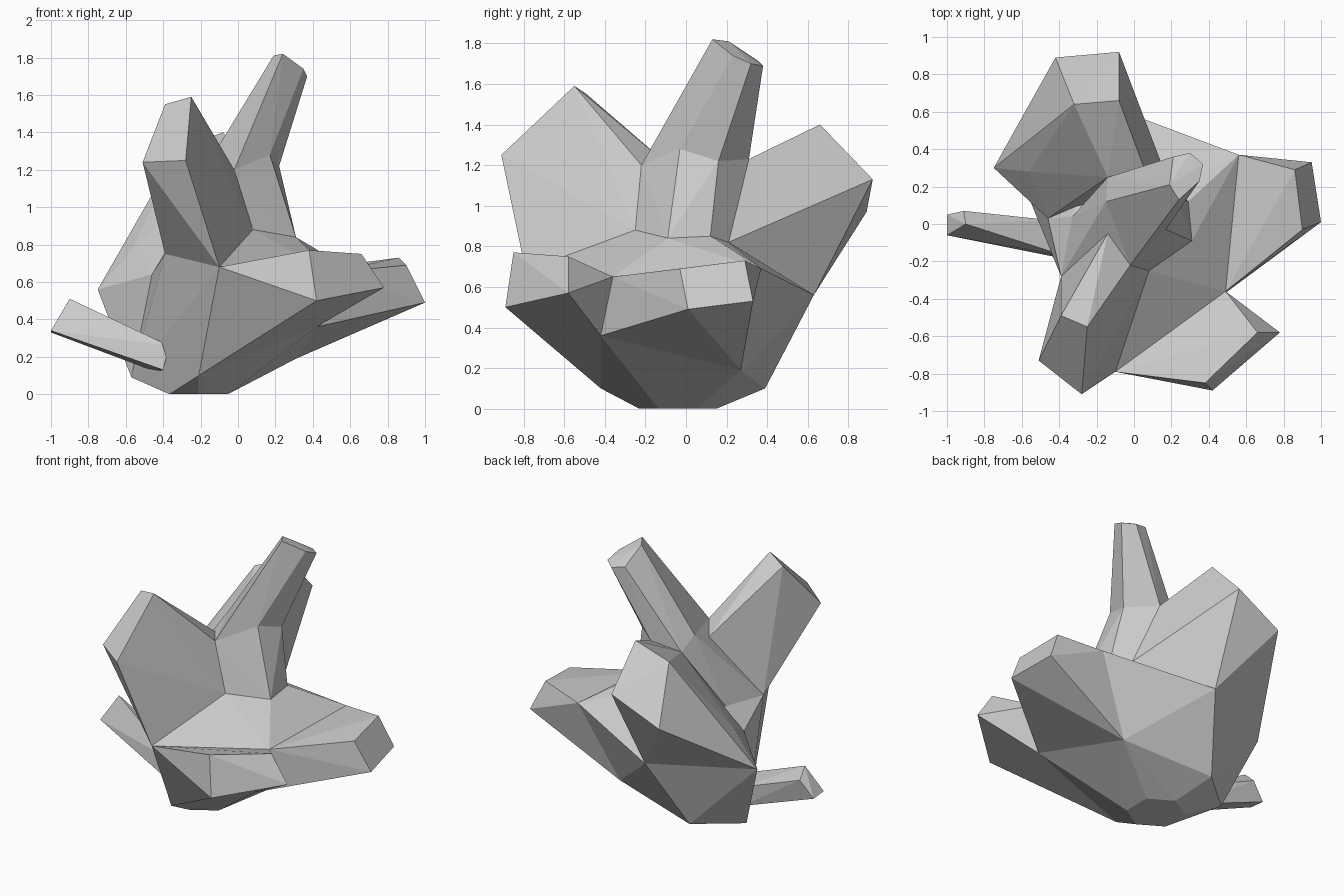
import bpy, bmesh, math

if "Cube" in bpy.data.objects:
    bpy.data.objects.remove(bpy.data.objects["Cube"])


def hull(name, *rings):
    """Flat-faced solid spanning one or more rings of corner points."""
    bm = bmesh.new()
    for co in {p for ring in rings for p in ring}:
        bm.verts.new(co)
    res = bmesh.ops.convex_hull(bm, input=bm.verts[:])
    loose = {v for v in res["geom_interior"] + res["geom_unused"]
             if isinstance(v, bmesh.types.BMVert) and not v.link_faces}
    bmesh.ops.delete(bm, geom=list(loose), context='VERTS')
    bmesh.ops.dissolve_limit(bm, angle_limit=math.radians(3),
                             verts=bm.verts[:], edges=bm.edges[:])
    bmesh.ops.recalc_face_normals(bm, faces=bm.faces[:])
    me = bpy.data.meshes.new(name)
    bm.to_mesh(me)
    bm.free()
    ob = bpy.data.objects.new(name, me)
    bpy.context.collection.objects.link(ob)
    return ob


# Corners shared between the core and its limbs
front_top, front_low = (-.10, -.79, .68), (-.21, -.42, .10)
right_low, right_top = (.42, -.42, .36), (.49, -.36, .65)
rear_top, rear_low = (.56, .37, .69), (.31, .27, .19)
back = (-.13, .63, .56)
back_foot, left_foot = (-.30, .39, .10), (-.57, .16, .09)
left_mid, left_front = (-.46, .03, .64), (-.39, -.28, .75)
left_notch, left_ridge = (-.33, .04, .78), (-.29, -.20, .87)
neck = [(.08, -.25, .88), (.31, -.09, .84), (.29, .12, .85), (.19, .21, .82)]
collar = [(-.02, -.22, 1.20), (.17, -.03, 1.28), (.22, .16, 1.22),
          (.05, .31, 1.23), (-.14, .25, 1.18), (-.15, .12, 1.25)]
saddle = (-.14, -.05, 1.17)

# Core with a small six-sided foot
foot = [(-.21 + .18 * math.sin(i * math.pi / 3),
         -.04 - .19 * math.cos(i * math.pi / 3), 0) for i in range(6)]
hull("core", foot, neck, [front_top, front_low, right_low, right_top, rear_top,
     rear_low, back, back_foot, left_foot, left_mid, left_front, left_notch])

# Trunk between core and upright spike
hull("trunk", neck, collar, [saddle, left_notch, left_ridge, left_front])

# Six-sided upright spike
hull("upright_spike", collar,
     [(.24, .13, 1.82), (.35, .23, 1.74), (.37, .32, 1.70),
      (.30, .38, 1.69), (.21, .36, 1.71), (.19, .21, 1.81)])

# Front limb rising to the left
hull("front_left_limb",
     [(-.51, -.73, 1.24), (-.28, -.91, 1.25), (-.25, -.55, 1.59), (-.39, -.49, 1.55)],
     [left_front, front_top, neck[0], collar[0], saddle, left_ridge])

# Low front right limb
hull("front_right_limb",
     [(.38, -.85, .77), (.42, -.89, .50), (.78, -.58, .57), (.66, -.58, .75)],
     [front_top, front_low, right_low, right_top])

# Right limb
hull("right_limb",
     [(.90, -.03, .69), (.86, .29, .73), (.95, .33, .53), (1.0, .01, .49)],
     [right_low, right_top, rear_top, rear_low])

# Back left limb and the wedge under it
left_tip = (-.75, .30, .56)
hull("back_limb",
     [(-.42, .89, .97), (-.08, .92, 1.13), (-.08, .66, 1.40), (-.32, .64, 1.31)],
     [left_tip, (-.56, .28, .78), left_mid, back, collar[3], collar[4], neck[3]])
hull("back_wedge", [left_tip, left_mid, back, back_foot, left_foot])

# Thin left spike
hull("left_spike",
     [(-.90, 0, .51), (-1, -.06, .34), (-1, .05, .33), (-.91, .07, .44)],
     [(-.37, -.17, .26), (-.40, -.18, .13), (-.44, .02, .12), (-.44, .02, .25)])
